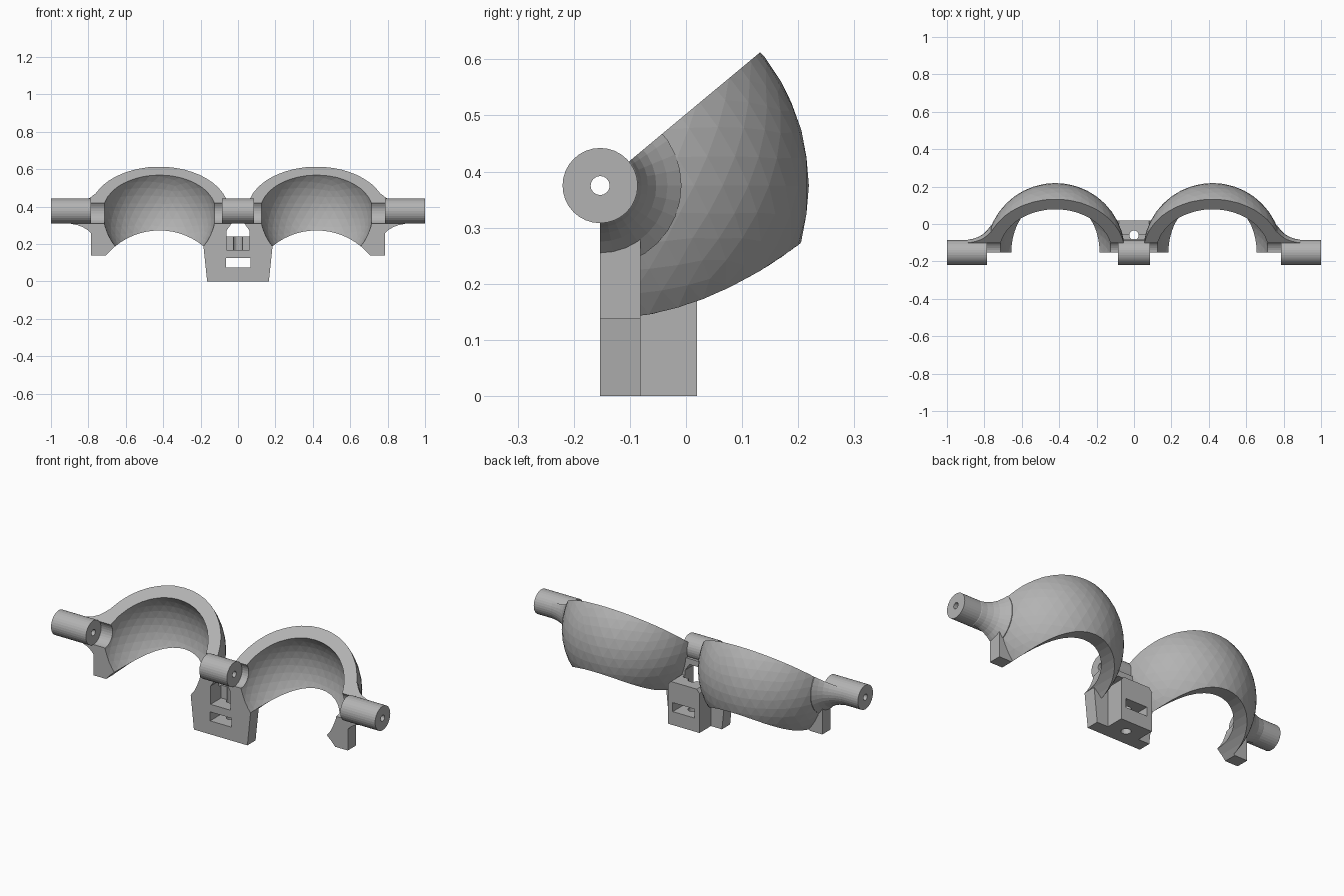
import bpy, bmesh, math
from mathutils import Matrix, Vector

if "Cube" in bpy.data.objects:
    bpy.data.objects.remove(bpy.data.objects["Cube"])

AY, AZ = -0.153, 0.375      # hinge axis
CX = 0.42                   # cup centre
R_OUT, R_IN, R_HINGE = 0.372, 0.302, 0.067

grey = bpy.data.materials.new("plain grey")
grey.diffuse_color = (0.45, 0.45, 0.45, 1)
grey.use_nodes = True
grey.node_tree.nodes["Principled BSDF"].inputs["Base Color"].default_value = grey.diffuse_color


def finish(bm, name):
    bmesh.ops.recalc_face_normals(bm, faces=bm.faces)
    me = bpy.data.meshes.new(name)
    bm.to_mesh(me)
    bm.free()
    me.materials.append(grey)
    ob = bpy.data.objects.new(name, me)
    bpy.context.collection.objects.link(ob)
    return ob


def box(name, lo, hi, rot=None):
    bm = bmesh.new()
    bmesh.ops.create_cube(bm, size=1)
    for v in bm.verts:
        v.co = Vector([(a + b) / 2 + c * (b - a) for a, b, c in zip(lo, hi, v.co)])
    if rot:
        bmesh.ops.transform(bm, matrix=rot, verts=bm.verts)
    return finish(bm, name)


def ball(name, x, r):
    bm = bmesh.new()
    bmesh.ops.create_icosphere(bm, subdivisions=4, radius=r,
                               matrix=Matrix.Translation((x, AY, AZ)))
    return finish(bm, name)


def lathe_x(name, profile, n=32, y=AY, z=AZ):
    """Closed round solid along x from (x, radius) pairs."""
    bm = bmesh.new()
    rings = [[bm.verts.new((x, y + r * math.cos(2 * math.pi * i / n),
                            z + r * math.sin(2 * math.pi * i / n))) for i in range(n)]
             for x, r in profile]
    for a, b in zip(rings, rings[1:]):
        for i in range(n):
            bm.faces.new((a[i], a[(i + 1) % n], b[(i + 1) % n], b[i]))
    bm.faces.new(rings[0])
    bm.faces.new(rings[-1])
    return finish(bm, name)


def prism_y(name, pts, y0, y1):
    """Front outline (x, z) pushed from y0 to y1."""
    bm = bmesh.new()
    f = bm.faces.new([bm.verts.new((x, y0, z)) for x, z in pts])
    g = bmesh.ops.extrude_face_region(bm, geom=[f])
    vs = [e for e in g["geom"] if isinstance(e, bmesh.types.BMVert)]
    bmesh.ops.translate(bm, vec=(0, y1 - y0, 0), verts=vs)
    return finish(bm, name)


def combine(ob, other, op):
    m = ob.modifiers.new("bool", "BOOLEAN")
    m.operation, m.solver, m.object = op, "EXACT", other
    dg = bpy.context.evaluated_depsgraph_get()
    me = bpy.data.meshes.new_from_object(ob.evaluated_get(dg))
    ob.modifiers.clear()
    ob.data = me
    bpy.data.objects.remove(other)


def cup(s):
    # outer ball with the neck flaring into the outer hinge
    ob = ball("cup", s * CX, R_OUT)
    flare = [(0.91, 0.060), (0.89, 0.0685), (0.86, 0.074), (0.83, 0.085),
             (0.805, 0.100), (0.785, 0.120), (0.765, 0.145), (0.72, 0.145)]
    combine(ob, lathe_x("neck", [(s * x, r) for x, r in flare]), "UNION")
    # keep the wedge behind the front plane and below the sloping plane
    combine(ob, box("front_cut", (-2, -2, -2), (2, AY, 2)), "DIFFERENCE")
    tilt = (Matrix.Translation((0, AY, AZ)) @ Matrix.Rotation(math.radians(39.8), 4, "X"))
    combine(ob, box("slope_cut", (-2, -1, 0), (2, 1, 1), tilt), "DIFFERENCE")
    # foot at the outer side
    xs = sorted((s * 0.62, s * 0.785))
    combine(ob, box("foot", (xs[0], AY, 0.137), (xs[1], -0.081, 0.345)), "UNION")
    # round arch cut out of the lower edge
    n = 64
    arch = [(s * CX + R_OUT * math.cos(2 * math.pi * i / n),
             -0.1 + R_OUT * math.sin(2 * math.pi * i / n)) for i in range(n)]
    combine(ob, prism_y("arch_cut", arch, -0.6, 0.6), "DIFFERENCE")
    return ob


frame = cup(1)
combine(frame, cup(-1), "UNION")
frame.name = "double_cup_frame"

# centre mount: front plate and rear block
half = [(0.165, 0), (0.185, 0.19), (0.185, 0.34)]
plate = half + [(-x, z) for x, z in reversed(half)]
combine(frame, prism_y("front_plate", plate, AY, -0.081), "UNION")
blk = [(0.097, 0), (0.097, 0.22), (0.08, 0.24)]
blk = blk + [(-x, z) for x, z in reversed(blk)]
combine(frame, prism_y("rear_block", blk, -0.1, 0.02), "UNION")

# hollow cups and hinge grooves
for s in (1, -1):
    combine(frame, ball("hollow", s * CX, R_IN), "DIFFERENCE")
    combine(frame, lathe_x("groove", [(s * 0.085, R_HINGE), (s * 0.785, R_HINGE)]), "DIFFERENCE")

# hinge barrels
for a, b in ((-1, -0.785), (-0.085, 0.085), (0.785, 1)):
    combine(frame, lathe_x("barrel", [(a, R_HINGE), (b, R_HINGE)]), "UNION")

# window, slot, screw hole and hinge pin hole
win = [(0.062, 0.168), (0.062, 0.27), (0.035, 0.308)]
win = win + [(-x, z) for x, z in reversed(win)]
combine(frame, prism_y("window", win, -0.3, -0.06), "DIFFERENCE")
combine(frame, box("slot", (-0.065, -0.3, 0.075), (0.068, 0.3, 0.125)), "DIFFERENCE")
bm = bmesh.new()
bmesh.ops.create_cone(bm, cap_ends=True, segments=20, radius1=0.025, radius2=0.025,
                      depth=0.6, matrix=Matrix.Translation((0, -0.06, -0.01)))
combine(frame, finish(bm, "screw_hole"), "DIFFERENCE")
combine(frame, lathe_x("pin_hole", [(-1.2, 0.017), (1.2, 0.017)], 16), "DIFFERENCE")

for p in frame.data.polygons:
    p.use_smooth = False
    p.material_index = 0
